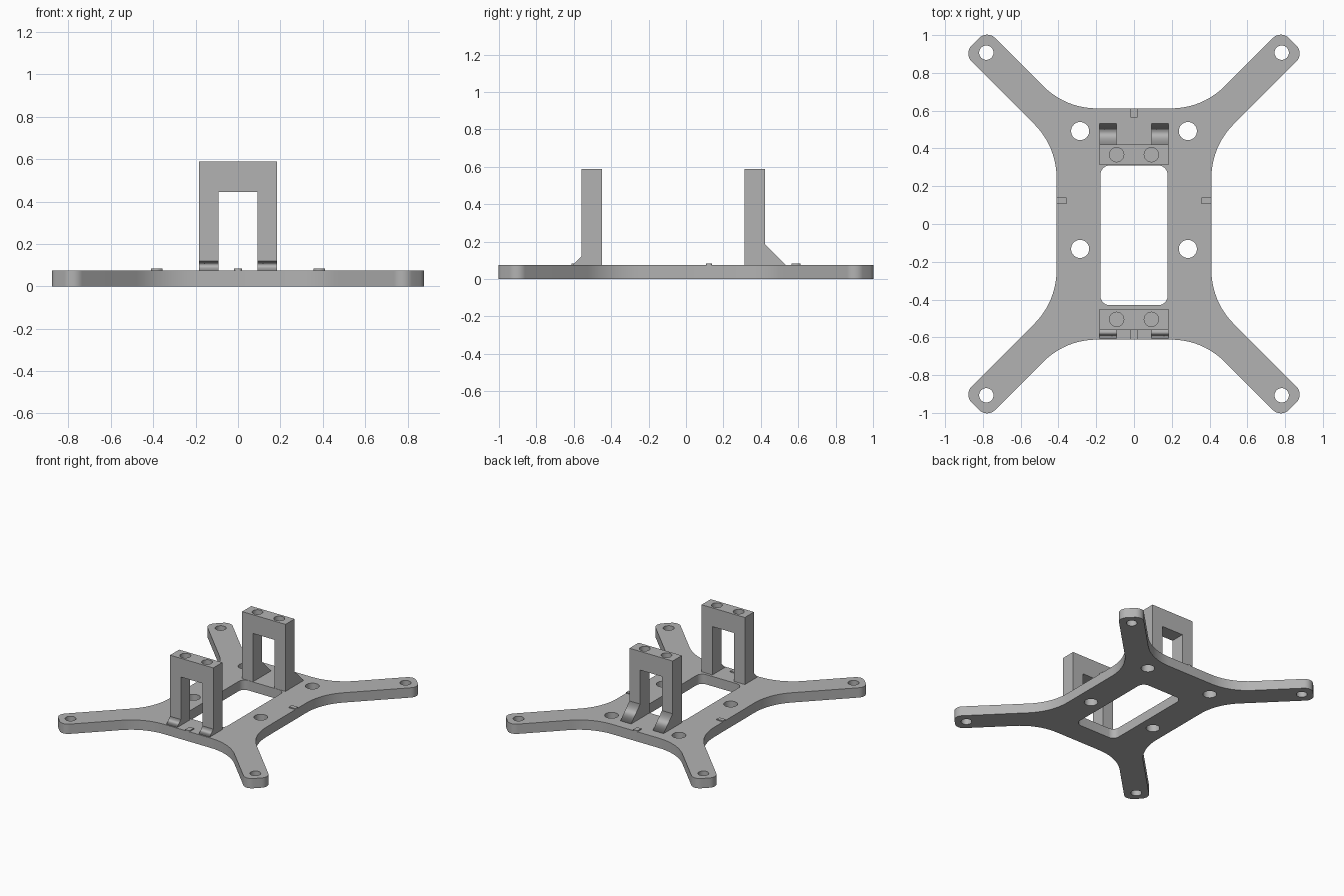
import bpy, bmesh, math
from mathutils import Vector, Matrix

cube = bpy.data.objects.get("Cube")
if cube:
    bpy.data.objects.remove(cube)

grey = bpy.data.materials.new("plain grey")
grey.use_nodes = True
colour = (0.45, 0.45, 0.45, 1)
grey.diffuse_color = colour
grey.node_tree.nodes["Principled BSDF"].inputs["Base Color"].default_value = colour

T = 0.075      # plate thickness
TOP = 0.588    # bracket height


def rounded(corners, steps=10):
    """Turn (x, y, radius) corners into a closed outline with fillets."""
    pts = []
    for i, (x, y, r) in enumerate(corners):
        p = Vector((x, y))
        a = (Vector(corners[i - 1][:2]) - p).normalized()
        b = (Vector(corners[(i + 1) % len(corners)][:2]) - p).normalized()
        if r == 0:
            pts.append(p)
            continue
        half = a.angle(b) / 2
        centre = p + (a + b).normalized() * r / math.sin(half)
        t = r / math.tan(half)
        start, end = p + a * t - centre, p + b * t - centre
        sweep = start.angle_signed(end)
        for k in range(steps + 1):
            pts.append(centre + Matrix.Rotation(-sweep * k / steps, 2) @ start)
    return pts


def circle(x, y, r, n=32):
    return [Vector((x + r * math.cos(k * math.tau / n), y + r * math.sin(k * math.tau / n)))
            for k in range(n)]


def prism(name, outlines, depth, matrix=Matrix()):
    """Extrude an outline, with optional inner holes, from z = 0 to depth."""
    curve = bpy.data.curves.new(name, 'CURVE')
    curve.dimensions = '2D'
    curve.fill_mode = 'BOTH'
    curve.extrude = depth / 2
    for outline in outlines:
        s = curve.splines.new('POLY')
        s.points.add(len(outline) - 1)
        for point, p in zip(s.points, outline):
            point.co = (p[0], p[1], 0, 1)
        s.use_cyclic_u = True
    temp = bpy.data.objects.new(name + "_curve", curve)
    bpy.context.collection.objects.link(temp)
    bpy.context.view_layer.update()
    mesh = bpy.data.meshes.new_from_object(
        temp.evaluated_get(bpy.context.evaluated_depsgraph_get()))
    bpy.data.objects.remove(temp)
    mesh.name = name
    bm = bmesh.new()
    bm.from_mesh(mesh)
    bmesh.ops.remove_doubles(bm, verts=bm.verts, dist=0.0001)
    bmesh.ops.translate(bm, verts=bm.verts, vec=(0, 0, depth / 2))
    bmesh.ops.transform(bm, verts=bm.verts, matrix=matrix)
    bmesh.ops.recalc_face_normals(bm, faces=bm.faces)
    bm.to_mesh(mesh)
    bm.free()
    mesh.materials.clear()
    mesh.materials.append(grey)
    obj = bpy.data.objects.new(name, mesh)
    bpy.context.collection.objects.link(obj)
    return obj


def smooth(obj):
    bpy.ops.object.select_all(action='DESELECT')
    obj.select_set(True)
    bpy.context.view_layer.objects.active = obj
    bpy.ops.object.shade_smooth_by_angle(angle=math.radians(30))


def box(name, x0, x1, y0, y1, z0, z1):
    return prism(name, [[(x0, y0), (x1, y0), (x1, y1), (x0, y1)]], z1 - z0,
                 Matrix.Translation((0, 0, z0)))


# Base plate: one quarter of the outline, mirrored round
W, H, FILLET, TIP = 0.41, 0.612, 0.4, 0.06
hole = Vector((0.782, 0.907))
along, across = Vector((1, 1)).normalized(), Vector((1, -1)).normalized()
arm = 0.088
end = hole + along * 0.082
lower, upper = end + across * arm, end - across * arm
quarter = [(W, W + lower.y - lower.x, FILLET), (*lower, TIP),
           (*upper, TIP), (H - upper.y + upper.x, H, FILLET)]
outline = []
for sx, sy in ((1, 1), (-1, 1), (-1, -1), (1, -1)):
    part = [(x * sx, y * sy, r) for x, y, r in quarter]
    outline += part if sx * sy > 0 else part[::-1]

window = [(0.178, -0.43, 0.05), (0.178, 0.31, 0.05),
          (-0.178, 0.31, 0.05), (-0.178, -0.43, 0.05)]
loops = [rounded(outline), rounded(window)]
for s in (1, -1):
    loops += [circle(s * hole.x, t * hole.y, 0.038) for t in (1, -1)]
    loops += [circle(s * 0.285, y, 0.048) for y in (0.492, -0.132)]
smooth(prism("base_plate", loops, T))

# Upright arched brackets with blind holes and sloped feet
OUT, IN, ARCH = 0.183, 0.092, 0.445
arch = [(-OUT, T), (-IN, T), (-IN, ARCH), (IN, ARCH),
        (IN, T), (OUT, T), (OUT, TOP), (-OUT, TOP)]
upright = Matrix.Rotation(math.pi / 2, 4, 'X')
sideways = Matrix(((0, 0, 1, 0), (1, 0, 0, 0), (0, 1, 0, 0), (0, 0, 0, 1)))

for name, y0, y1, face, foot, rise in (("front", -0.56, -0.45, -0.56, -0.605, 0.045),
                                       ("rear", 0.312, 0.422, 0.422, 0.532, 0.11)):
    bracket = prism(name + "_bracket", [arch], y1 - y0,
                    Matrix.Translation((0, y1, 0)) @ upright)
    drill = prism("drill", [circle(s * 0.092, (y0 + y1) / 2, 0.038) for s in (1, -1)],
                  0.2, Matrix.Translation((0, 0, TOP - 0.08)))
    cut = bracket.modifiers.new("holes", 'BOOLEAN')
    cut.operation, cut.solver, cut.object = 'DIFFERENCE', 'EXACT', drill
    bpy.context.view_layer.objects.active = bracket
    bpy.ops.object.modifier_apply(modifier=cut.name)
    bpy.data.objects.remove(drill)
    smooth(bracket)
    for side, x in (("left", IN), ("right", -OUT)):
        prism(f"{name}_{side}_foot", [[(face, T), (foot, T), (face, T + rise)]],
              OUT - IN, Matrix.Translation((x, 0, 0)) @ sideways)

# Raised alignment marks on the plate edges
MARK = T + 0.008
box("rear_mark", -0.018, 0.018, 0.565, H, T, MARK)
box("front_mark", -0.018, 0.018, -H, -0.56, T, MARK)
box("left_mark", 0.357, W, 0.107, 0.139, T, MARK)
box("right_mark", -W, -0.357, 0.107, 0.139, T, MARK)
